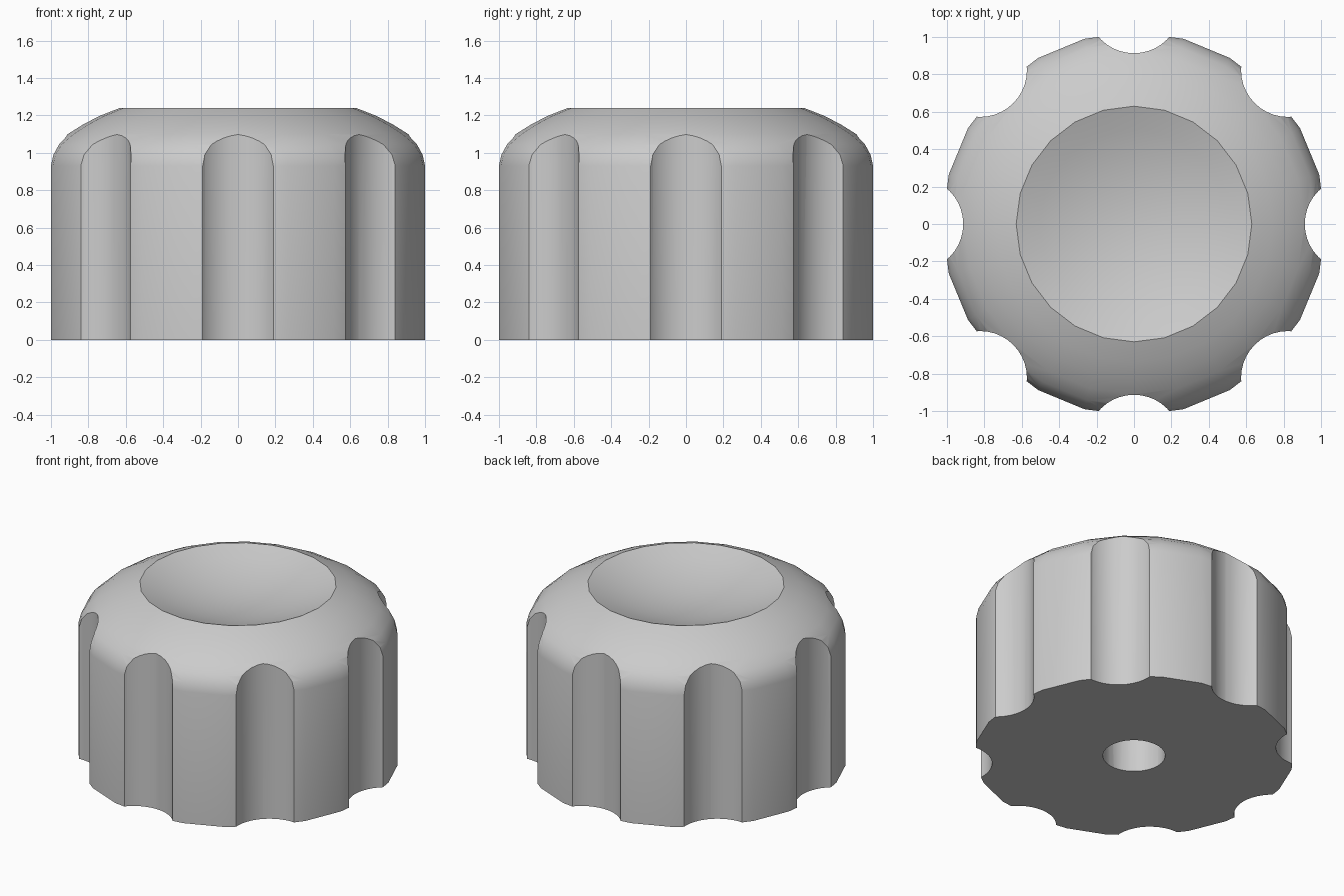
import bpy, bmesh, math
from mathutils import Matrix

cube = bpy.data.objects.get("Cube")
if cube:
    bpy.data.objects.remove(cube, do_unlink=True)

SIDES = 24
RIM, TOP, DISH_DEPTH = 0.63, 1.24, 0.13

grey = bpy.data.materials.new("plain grey")
grey.use_nodes = True
colour = (0.6, 0.6, 0.6, 1)
grey.diffuse_color = colour
grey.node_tree.nodes["Principled BSDF"].inputs["Base Color"].default_value = colour


def add_object(name, bm):
    bmesh.ops.recalc_face_normals(bm, faces=bm.faces)
    mesh = bpy.data.meshes.new(name)
    bm.to_mesh(mesh)
    bm.free()
    mesh.materials.append(grey)
    obj = bpy.data.objects.new(name, mesh)
    bpy.context.collection.objects.link(obj)
    return obj


def lathe(name, profile):
    """Spin an (r, z) profile round z; r = 0 ends become fans."""
    bm = bmesh.new()
    verts = [bm.verts.new((0, r, z)) for r, z in profile]
    edges = [bm.edges.new(pair) for pair in zip(verts, verts[1:])]
    bmesh.ops.spin(bm, geom=verts + edges, cent=(0, 0, 0), axis=(0, 0, 1),
                   angle=math.tau, steps=SIDES, use_merge=True)
    bmesh.ops.remove_doubles(bm, verts=bm.verts, dist=0.0005)
    return add_object(name, bm)


# Knob body: straight wall, rounded shoulder, shallow dished top
wall = [(0, 0), (1.025, 0), (1.025, 0.93)]
shoulder = [(1.01, 0.99), (0.975, 1.045), (0.91, 1.10), (0.83, 1.15), (0.74, 1.197)]
dish = [(RIM * t, TOP - DISH_DEPTH * (1 - t * t)) for t in (1, 0.8, 0.6, 0.4, 0.2, 0)]
knob = lathe("knob_body", wall + shoulder + dish)

# Cutters: eight finger grooves and the shaft hole
bm = bmesh.new()
for i in range(8):
    a = i * math.tau / 8
    place = Matrix.Rotation(a, 4, 'Z') @ Matrix.Translation((1.163, 0, 0.6))
    bmesh.ops.create_cone(bm, cap_ends=True, segments=40, radius1=0.25,
                          radius2=0.25, depth=2, matrix=place)
bmesh.ops.create_cone(bm, cap_ends=True, segments=32, radius1=0.2, radius2=0.2,
                      depth=1.2, matrix=Matrix.Translation((0, 0, 0)))
cutter = add_object("groove_and_hole_cutter", bm)
cutter.hide_render = True

# Cut the body, then discard the cutter
cut = knob.modifiers.new("cut", 'BOOLEAN')
cut.operation = 'DIFFERENCE'
cut.solver = 'EXACT'
cut.object = cutter
bpy.context.view_layer.objects.active = knob
bpy.ops.object.select_all(action='DESELECT')
knob.select_set(True)
bpy.ops.object.modifier_apply(modifier=cut.name)
bpy.data.objects.remove(cutter, do_unlink=True)
bpy.ops.object.shade_smooth_by_angle(angle=math.radians(30))
